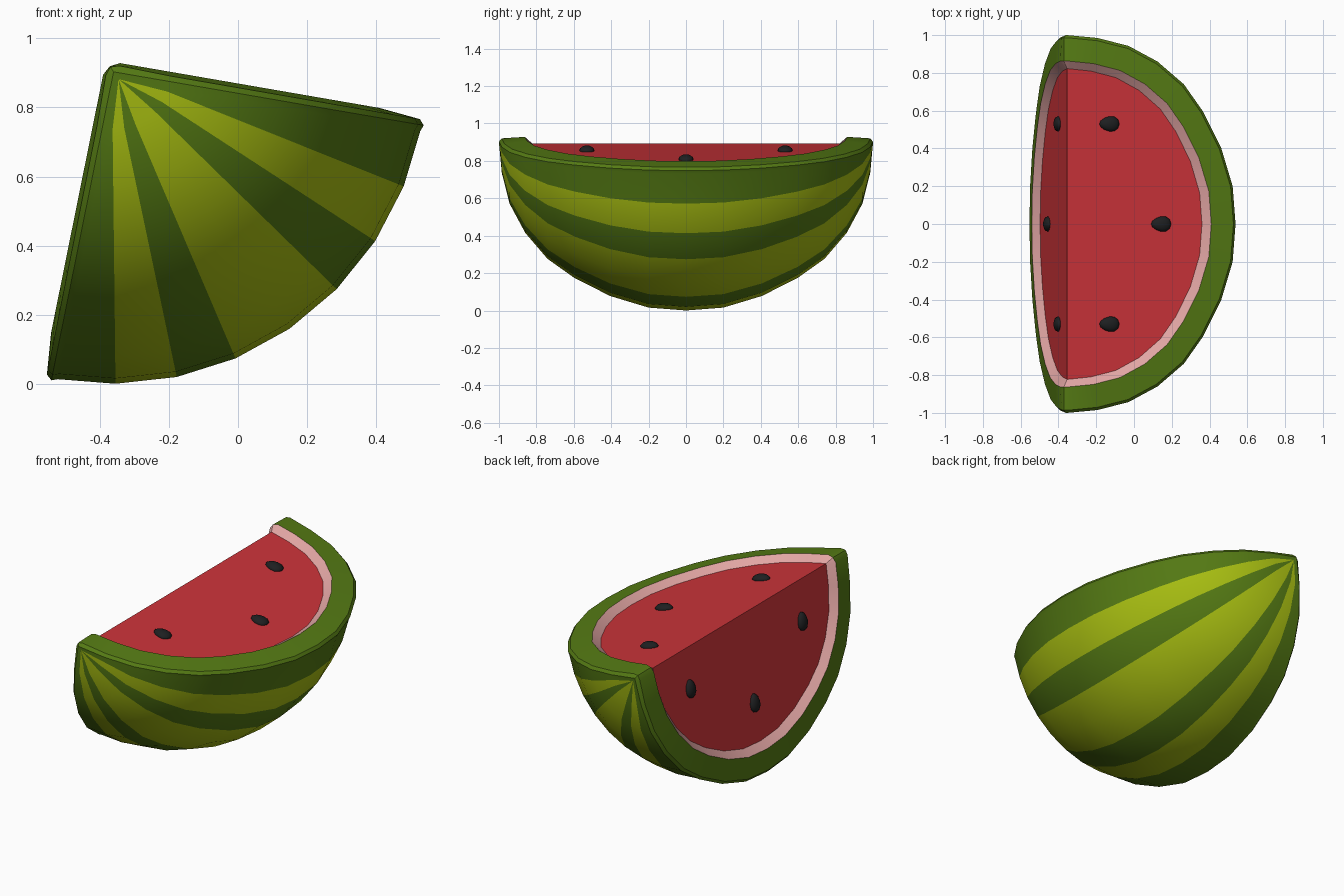
import bpy, bmesh, math
from mathutils import Vector, Matrix

if "Cube" in bpy.data.objects:
    bpy.data.objects.remove(bpy.data.objects["Cube"])

OX, OZ = -0.365, 0.91          # wedge axis (runs along y)
MID = -55.6                    # bisector direction of the wedge, degrees
HALF = 45.8                    # half opening angle
STEP = 11.25                   # stripe segment angle
T = math.tan(math.radians(HALF))

# quarter outline of the melon: (radius, y), both normalised, middle to tip
PROFILE = [(1, 0), (.983, .2), (.915, .405), (.81, .595), (.697, .74),
           (.543, .86), (.373, .943), (.19, .985)]


def material(name, rgb):
    m = bpy.data.materials.new(name)
    m.diffuse_color = (*rgb, 1)
    m.use_nodes = True
    m.node_tree.nodes["Principled BSDF"].inputs["Base Color"].default_value = m.diffuse_color
    return m


DARK = material("dark green rind", (.092, .20, .007))
LIGHT = material("light green stripe", (.40, .53, .006))
PINK = material("pale pink pith", (.76, .38, .37))
RED = material("red flesh", (.60, .034, .041))
BLACK = material("black seed", (.013, .014, .015))


def axes(side, ang):
    a = math.radians(MID + side * ang)
    return (Vector((math.cos(a), 0, math.sin(a))),
            Vector((-math.sin(a), 0, math.cos(a))) * side)


def point(side, ang, s, n, y):
    e, nrm = axes(side, ang)
    return Vector((OX, y, OZ)) + s * e + n * nrm


def ring(side, ang, a, b, n, near_s, near_n, ridge_n):
    """Half-oval of points from one end of the wedge ridge to the other."""
    half = [(a * r, n, b * y) for r, y in PROFILE]
    half += [(near_s, near_n, b), (-ridge_n / T, ridge_n, b)]
    full = [(s, h, -y) for s, h, y in half[:0:-1]] + half
    return [point(side, ang, *p) for p in full]


def rind_column(side, ang, n):
    pts = ring(side, ang, .91, 1, n, 0, 0, 0)
    e, _ = axes(side, 0)
    for idx, sy in ((0, -1), (1, -1), (-1, 1), (-2, 1)):    # stripes meet at the tips
        pts[idx] = Vector((OX, sy * .996, OZ)) + e * .034
    return pts


bm = bmesh.new()
for side in (1, -1):
    # striped skin, rounded rim, sloping pith
    rings = [rind_column(side, k * STEP, 0) for k in range(4)]
    rings += [rind_column(side, HALF, -.024),
              ring(side, HALF, .917, 1.0, -.006, .012, -.006, -.006),
              ring(side, HALF, .903, .985, .010, .02, .014, .006),
              ring(side, HALF, .782, .862, .022, .02, .022, .008),
              ring(side, HALF, .738, .822, -.014, .02, -.014, -.014)]
    mats = [1, 0, 1, 0, 0, 0, 0, 2]
    rows = [[bm.verts.new(p) for p in r] for r in rings]
    for r0, r1, mi in zip(rows, rows[1:], mats):
        for i in range(len(r0) - 1):
            f = bm.faces.new((r0[i], r0[i + 1], r1[i + 1], r1[i]))
            f.material_index = mi
    # flat flesh
    bm.faces.new(rows[-1]).material_index = 3
bmesh.ops.remove_doubles(bm, verts=bm.verts, dist=1e-4)
bmesh.ops.recalc_face_normals(bm, faces=bm.faces)


def make_object(name, bm, mats, angle):
    me = bpy.data.meshes.new(name)
    bm.to_mesh(me)
    bm.free()
    for m in mats:
        me.materials.append(m)
    ob = bpy.data.objects.new(name, me)
    bpy.context.collection.objects.link(ob)
    bpy.ops.object.select_all(action='DESELECT')
    ob.select_set(True)
    bpy.context.view_layer.objects.active = ob
    bpy.ops.object.shade_smooth_by_angle(angle=math.radians(angle))
    return ob


make_object("melon_wedge", bm, [DARK, LIGHT, PINK, RED], 32)

# seeds: egg shapes half sunk in each cut face, narrow end toward the ridge
for side in (1, -1):
    for j, (s, y) in enumerate(((.518, 0), (.24, .53), (.24, -.53))):
        sb = bmesh.new()
        bmesh.ops.create_uvsphere(sb, u_segments=12, v_segments=8, radius=1)
        e, nrm = axes(side, HALF)
        c = point(side, HALF, s, -.012, y)
        for v in sb.verts:
            x, w, h = v.co
            w *= 1 + .22 * x
            v.co = c + e * (x * .054) + Vector((0, 1, 0)) * (w * .04) + nrm * (h * .024)
        bmesh.ops.recalc_face_normals(sb, faces=sb.faces)
        make_object(f"seed_{'top' if side > 0 else 'side'}_{j + 1}", sb, [BLACK], 50)
